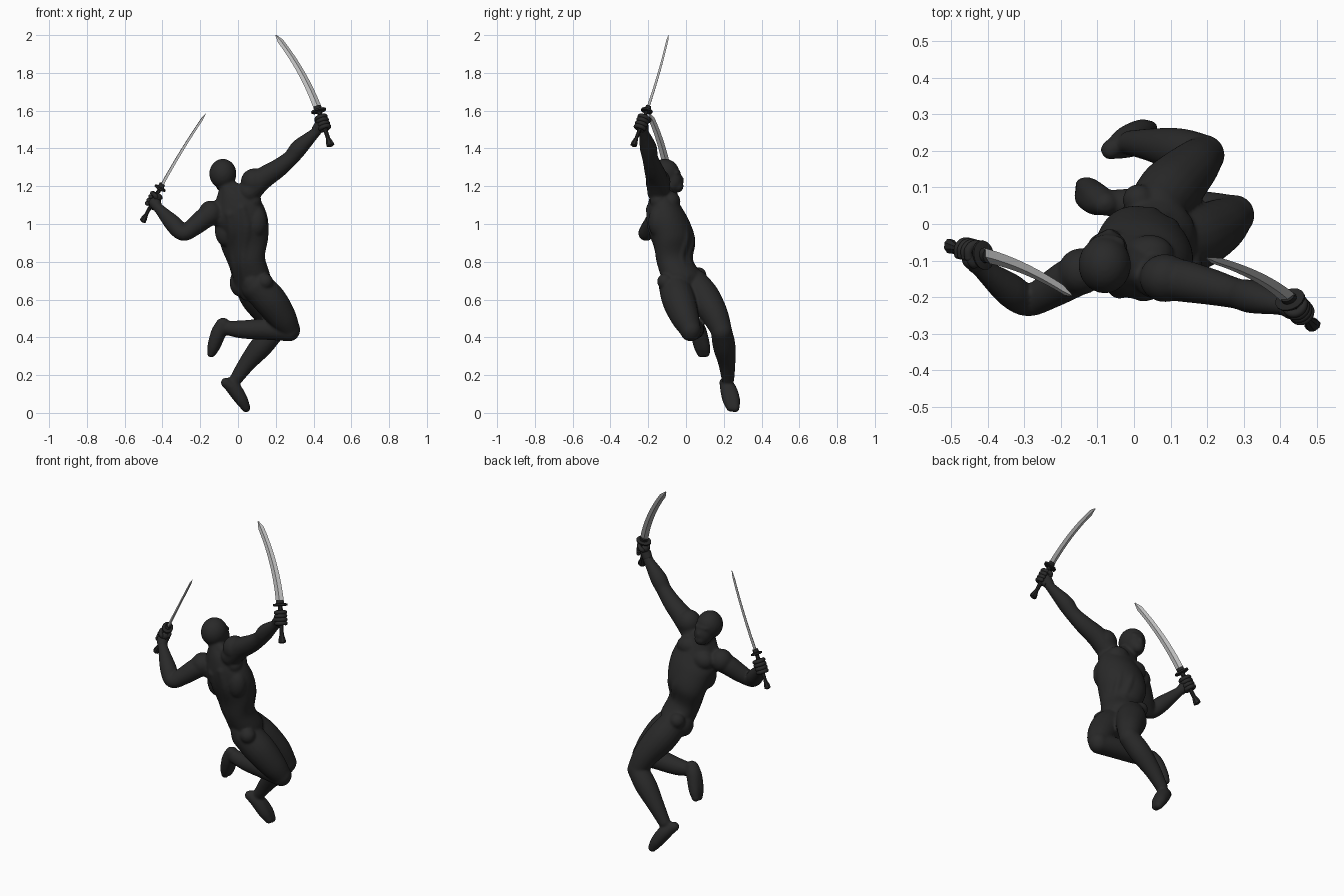
import bpy, bmesh, math
from mathutils import Vector, Matrix

V = Vector


def material(name, c):
    m = bpy.data.materials.new(name)
    m.diffuse_color = (c, c, c, 1)
    return m


CHARCOAL = material("charcoal suit", 0.022)
BLACK = material("black grip", 0.018)
STEEL = material("steel blade", 0.52)


def finish(bm, name, mat, angle=None):
    bmesh.ops.recalc_face_normals(bm, faces=bm.faces[:])
    me = bpy.data.meshes.new(name)
    bm.to_mesh(me)
    bm.free()
    me.materials.append(mat)
    ob = bpy.data.objects.new(name, me)
    bpy.context.collection.objects.link(ob)
    if angle:
        bpy.context.view_layer.objects.active = ob
        ob.select_set(True)
        bpy.ops.object.shade_smooth_by_angle(angle=math.radians(angle))
        ob.select_set(False)
    return ob


def spline(keys, steps=6):
    """Catmull-Rom through tuples of any length."""
    out = []
    for i in range(len(keys) - 1):
        a, b, c, d = (keys[max(0, min(len(keys) - 1, i + k))] for k in (-1, 0, 1, 2))
        for s in range(steps):
            t = s / steps
            out.append([0.5 * (2 * q + (r - p) * t + (2 * p - 5 * q + 4 * r - w) * t * t
                        + (3 * q - p - 3 * r + w) * t ** 3) for p, q, r, w in zip(a, b, c, d)])
    return out + [list(keys[-1])]


def skin(bm, rings):
    vs = [[bm.verts.new(p) for p in ring] for ring in rings]
    n = len(vs[0])
    for a, b in zip(vs, vs[1:]):
        for j in range(n):
            bm.faces.new((a[j], a[(j + 1) % n], b[(j + 1) % n], b[j]))
    bm.faces.new(vs[0][::-1])
    bm.faces.new(vs[-1])


def ball(bm, c, r):
    r = r if isinstance(r, tuple) else (r, r, r)
    bmesh.ops.create_uvsphere(bm, u_segments=24, v_segments=14, radius=1,
                              matrix=Matrix.Translation(V(c)) @ Matrix.Diagonal((*r, 1)))


def circle(c, u, w, ru, rw, n=20):
    return [c + u * ru * math.cos(math.tau * j / n) + w * rw * math.sin(math.tau * j / n) for j in range(n)]


def tube(bm, keys):
    """Rounded limb through (x, y, z, radius) keys."""
    pts = spline(keys)
    u, rings = None, []
    for i, p in enumerate(pts):
        d = (V(pts[min(i + 1, len(pts) - 1)][:3]) - V(pts[max(i - 1, 0)][:3])).normalized()
        u = (u - d * u.dot(d)).normalized() if u else d.orthogonal().normalized()
        rings.append(circle(V(p[:3]), u, d.cross(u), p[3], p[3]))
    skin(bm, rings)
    for p in (pts[0], pts[-1]):
        ball(bm, p[:3], p[3])


body = bmesh.new()

# torso: centre, right-hand direction, half width, half depth
TORSO = [
    (0.088, -0.010, 0.61, 0.60, -0.80, 0.00, 0.065, 0.060),
    (0.076, -0.015, 0.70, 0.60, -0.80, 0.00, 0.112, 0.088),
    (0.048, -0.058, 0.80, 0.72, -0.68, 0.10, 0.110, 0.084),
    (0.037, -0.060, 0.90, 0.85, -0.48, 0.15, 0.134, 0.104),
    (0.022, -0.090, 1.00, 0.90, -0.25, 0.25, 0.142, 0.106),
    (-0.010, -0.118, 1.08, 0.87, -0.10, 0.45, 0.134, 0.088),
    (-0.035, -0.128, 1.15, 0.87, -0.10, 0.45, 0.085, 0.066),
    (-0.055, -0.125, 1.20, 0.90, -0.10, 0.30, 0.048, 0.050),
    (-0.065, -0.115, 1.24, 0.95, -0.10, 0.10, 0.045, 0.048)]
UP = V((-0.2, -0.25, 0.95)).normalized()


def axes(k):
    r = V(k[3:6]).normalized()
    return V(k[:3]), r, UP.cross(r).normalized()


rings = []
for k in spline(TORSO):
    c, r, f = axes(k)
    rings.append(circle(c, r, f, k[6], k[7], 32))
skin(body, rings)


def on_torso(i, a, b):
    c, r, f = axes(TORSO[i])
    return tuple(c + r * a * TORSO[i][6] + f * b * TORSO[i][7])


# paired muscles placed in torso space
for s in (-1, 1):
    tube(body, [(*on_torso(i, s * 0.26, -0.66), r) for i, r in
                ((1, .034), (2, .032), (3, .036), (4, .040), (5, .034))])
    tube(body, [(*on_torso(i, s * 0.22, 0.72), r) for i, r in
                ((1, .024), (2, .026), (3, .030), (4, .026))])
    ball(body, on_torso(5, s * 0.45, 0.50), (.066, .052, .055))
    ball(body, on_torso(4, s * 0.62, -0.35), (.056, .052, .085))
    ball(body, on_torso(1, s * 0.48, -0.42), (.060, .060, .075))
    tube(body, [(-0.06, -0.13, 1.215, .03), (*on_torso(5, s * 0.75, -0.2), .045)])

# hip joints
ball(body, (0.143, -0.110, 0.695), .043)
ball(body, (0.012, 0.066, 0.728), .043)

# head with jaw, nose and brow
ball(body, (-0.080, -0.112, 1.266), (.072, .078, .079))
ball(body, (-0.070, -0.072, 1.228), (.053, .054, .066))
ball(body, (-0.066, -0.045, 1.200), (.034, .032, .034))
ball(body, (-0.067, -0.022, 1.232), (.010, .012, .020))
ball(body, (-0.072, -0.052, 1.272), (.050, .024, .014))

# arms
ball(body, (0.085, -0.148, 1.224), (.070, .066, .070))
tube(body, [(0.06, -0.145, 1.17, .06), (0.13, -0.155, 1.240, .058), (0.21, -0.172, 1.293, .050),
            (0.280, -0.190, 1.350, .042), (0.325, -0.200, 1.405, .045), (0.405, -0.222, 1.48, .028),
            (0.430, -0.232, 1.515, .030)])
ball(body, (-0.145, -0.130, 1.060), (.063, .064, .064))
tube(body, [(-0.12, -0.125, 1.06, .055), (-0.175, -0.150, 1.032, .056), (-0.230, -0.182, 0.988, .050),
            (-0.290, -0.212, 0.951, .041), (-0.340, -0.180, 0.998, .046), (-0.415, -0.122, 1.078, .028),
            (-0.445, -0.095, 1.112, .028)])

# legs
tube(body, [(0.10, -0.060, 0.67, .084), (0.17, -0.038, 0.595, .088), (0.235, -0.005, 0.505, .075),
            (0.274, 0.024, 0.440, .056)])
tube(body, [(0.272, 0.024, 0.434, .055), (0.16, 0.036, 0.443, .057), (0.02, 0.050, 0.442, .048),
            (-0.075, 0.058, 0.452, .035)])
tube(body, [(0.06, 0.045, 0.68, .080), (0.10, 0.095, 0.61, .086), (0.157, 0.152, 0.52, .072),
            (0.192, 0.188, 0.435, .056)])
tube(body, [(0.192, 0.188, 0.432, .056), (0.125, 0.202, 0.355, .060), (0.05, 0.216, 0.265, .046),
            (-0.010, 0.222, 0.180, .034)])

# pointed feet: two side by side tubes give a broad sole
tube(body, [(-0.078, 0.056, 0.470, .034), (-0.100, 0.070, 0.430, .040), (-0.125, 0.095, 0.355, .033),
            (-0.138, 0.105, 0.318, .023)])
tube(body, [(-0.086, 0.054, 0.472, .030), (-0.105, 0.062, 0.425, .038), (-0.130, 0.072, 0.355, .032),
            (-0.142, 0.080, 0.315, .022)])
tube(body, [(-0.064, 0.203, 0.160, .027), (-0.022, 0.218, 0.128, .038), (0.017, 0.226, 0.072, .034),
            (0.040, 0.236, 0.030, .024)])
tube(body, [(-0.056, 0.209, 0.160, .027), (-0.020, 0.230, 0.125, .038), (0.018, 0.252, 0.070, .034),
            (0.042, 0.260, 0.027, .024)])

figure = finish(body, "body", CHARCOAL)
mod = figure.modifiers.new("blend parts", 'REMESH')
mod.mode = 'VOXEL'
mod.voxel_size = 0.0075
mod.use_smooth_shade = True
mod = figure.modifiers.new("soften", 'SMOOTH')
mod.factor = 0.5
mod.iterations = 4


def sword(side, pommel, guard, tip, w, bulge, palm, grip_at):
    pommel, guard, tip, w, palm = V(pommel), V(guard), V(tip), V(w).normalized(), V(palm)
    d = (guard - pommel).normalized()
    u = (w - d * w.dot(d)).normalized()
    v = d.cross(u)
    length = (guard - pommel).length

    # handle with flared pommel
    bm = bmesh.new()
    prof = [(0, .008), (.03, .022), (.10, .021), (.24, .012), (1, .014)]
    skin(bm, [circle(pommel + d * a * length, u, v, r, r * .8, 8) for a, r in prof])
    finish(bm, side + "_sword_handle", BLACK, 35)

    # guard plate and collar
    bm = bmesh.new()
    prof = [(-.008, .030), (-.005, .042), (.004, .042), (.007, .030), (.008, .022), (.026, .020)]
    skin(bm, [circle(guard + d * a, u, v, r, r * .72, 16) for a, r in prof])
    finish(bm, side + "_sword_guard", BLACK, 35)

    # curved blade, diamond section
    bm = bmesh.new()
    ctrl = (guard + tip) / 2 + w * bulge * 2
    rows, n = [], 24
    for i in range(n + 1):
        t = i / n
        p = guard * (1 - t) ** 2 + ctrl * 2 * t * (1 - t) + tip * t * t
        tan = ((ctrl - guard) * (1 - t) + (tip - ctrl) * t).normalized()
        e = (w - tan * w.dot(tan)).normalized()
        flat = tan.cross(e)
        h = (.023 - .007 * t) * min(1, (1.02 - t) / .10)
        th = .0065 * h / .02
        rows.append([p + e * h, p + flat * th, p - e * h, p - flat * th])
    skin(bm, rows)
    finish(bm, side + "_sword_blade", STEEL, 25)

    # fist: palm, four curled fingers, thumb
    bm = bmesh.new()
    hold = pommel + d * length * grip_at
    out = palm - hold
    out = (out - d * out.dot(d)).normalized()
    across = d.cross(out)
    for a in (-.026, -.009, .009, .026):
        ball(bm, hold + out * .018 + d * a, .021)
        c = hold + d * a * 1.15
        pts = []
        for k in range(7):
            q = c + out * .025 * math.cos(k * .75) + across * .025 * math.sin(k * .75)
            pts.append((*q, .0115))
        tube(bm, pts)
    a = hold + out * .02 + d * .015
    tube(bm, [(*a, .015), (*(a - across * .024 + d * .015), .012),
              (*(hold - across * .022 - out * .012 + d * .03), .010)])
    tube(bm, [(*palm, .028), (*(hold + out * .02), .026)])
    finish(bm, side + "_hand", CHARCOAL, 60)


sword("right", (0.492, -0.280, 1.41), (0.427, -0.207, 1.60), (0.20, -0.093, 2.0),
      (0.84, 0.40, 0.36), 0.021, (0.418, -0.226, 1.50), 0.66)
sword("left", (-0.507, -0.060, 1.01), (-0.412, -0.085, 1.19), (-0.17, -0.195, 1.585),
      (-0.2, 0.9, 0.37), 0.017, (-0.430, -0.108, 1.095), 0.64)
